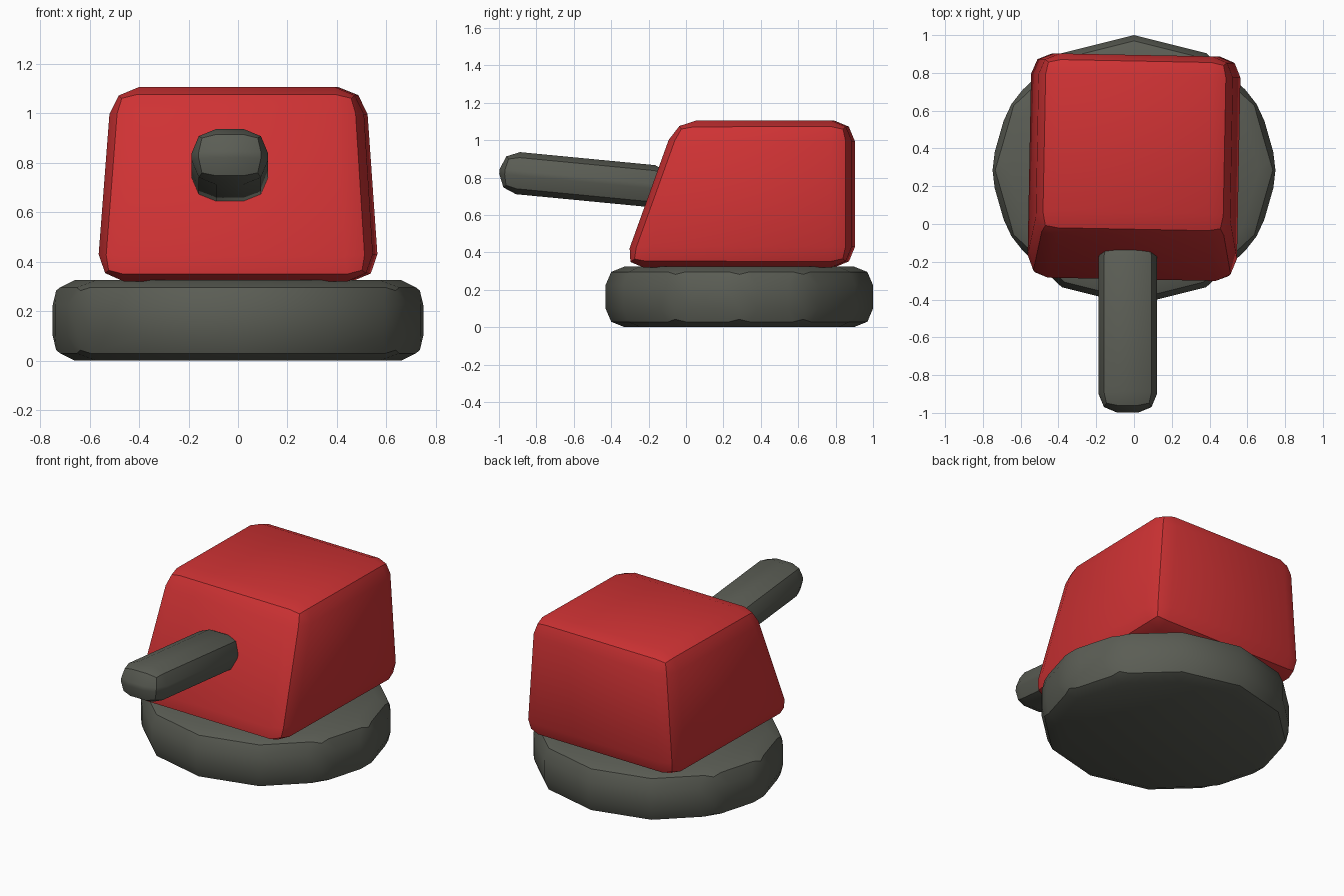
import bpy, bmesh, math
from mathutils import Matrix, Vector

if "Cube" in bpy.data.objects:
    bpy.data.objects.remove(bpy.data.objects["Cube"])


def material(name, rgb):
    m = bpy.data.materials.new(name)
    m.diffuse_color = (*rgb, 1)
    m.use_nodes = True
    m.node_tree.nodes["Principled BSDF"].inputs["Base Color"].default_value = m.diffuse_color
    return m


red = material("red", (0.62, 0.032, 0.034))
grey = material("dark grey", (0.104, 0.11, 0.09))


def finish(name, bm, mat, edges, width):
    # round the chosen edges with two steps and shade by angle
    bmesh.ops.bevel(bm, geom=edges, offset=width, offset_type='OFFSET', segments=2,
                    profile=0.5, affect='EDGES', clamp_overlap=True)
    bmesh.ops.recalc_face_normals(bm, faces=bm.faces[:])
    me = bpy.data.meshes.new(name)
    bm.to_mesh(me)
    bm.free()
    me.materials.append(mat)
    ob = bpy.data.objects.new(name, me)
    bpy.context.collection.objects.link(ob)
    bpy.ops.object.select_all(action='DESELECT')
    ob.select_set(True)
    bpy.context.view_layer.objects.active = ob
    bpy.ops.object.shade_smooth_by_angle(angle=math.radians(29))
    return ob


# Round base: twelve sides, rim rounded, side corners softened
bm = bmesh.new()
bmesh.ops.create_cone(bm, cap_ends=True, segments=12, radius1=1, radius2=1, depth=0.325)
for v in bm.verts:
    v.co.x *= 0.765
    v.co.y *= 0.715
    v.co.z += 0.1625
edges = [e for e in bm.edges
         if abs(e.verts[0].co.z - e.verts[1].co.z) < 0.01 or abs(e.verts[0].co.x) > 0.5]
base = finish("round_base", bm, grey, edges, 0.1)
base.location = (0, 0.285, 0)

# Body: tapered block with a sloping front, turned very slightly
bm = bmesh.new()
bmesh.ops.create_cube(bm, size=2)
for v in bm.verts:
    top, back = v.co.z > 0, v.co.y > 0
    v.co.x *= 0.507 if top else 0.562
    v.co.y = 0.595 if back else (-0.348 if top else -0.63)
    v.co.z = 1.105 if top else 0.32
body = finish("body", bm, red, bm.edges[:], 0.11)
body.location = (0, 0.3, 0)
body.rotation_euler.z = math.radians(-1.1)

# Handle: rounded bar tilted up towards the front
bm = bmesh.new()
bmesh.ops.create_cube(bm, size=1)
bmesh.ops.scale(bm, vec=Vector((0.31, 0.925, 0.226)), verts=bm.verts[:])
handle = finish("handle", bm, grey, bm.edges[:], 0.1)
handle.location = (-0.033, -0.537, 0.789)
handle.rotation_euler.x = math.radians(-5.5)
